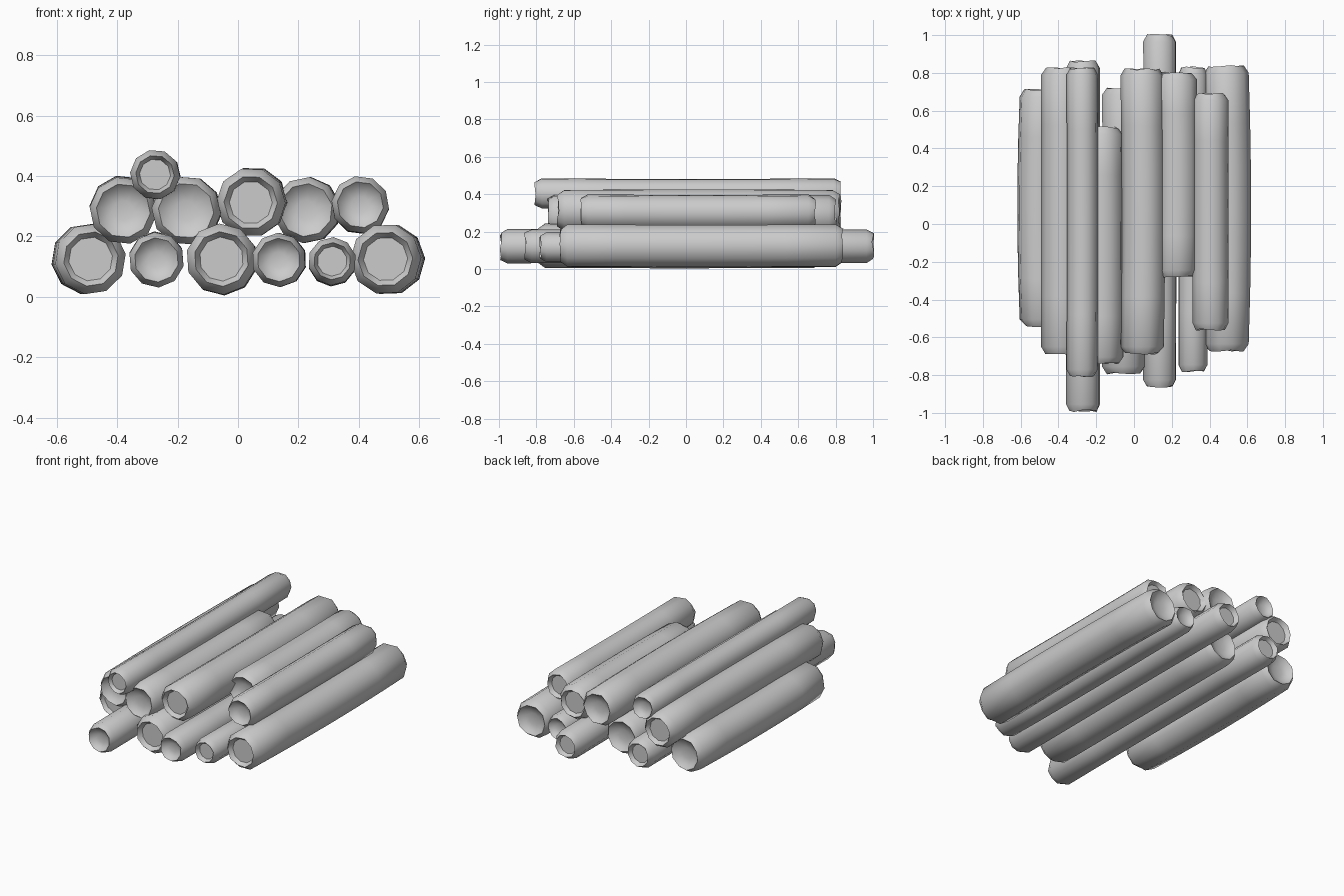
import bpy, bmesh, math, random

random.seed(4)
cube = bpy.data.objects.get("Cube")
if cube:
    bpy.data.objects.remove(cube, do_unlink=True)

SIDES = 10

grey = bpy.data.materials.new("plain_grey")
grey.use_nodes = True
grey.diffuse_color = (0.6, 0.6, 0.6, 1)
grey.node_tree.nodes["Principled BSDF"].inputs["Base Color"].default_value = (0.6, 0.6, 0.6, 1)

# End shapes, from the centre outwards: (share of radius, depth behind the tip)
FLAT_END = [(0.62, 0.025), (0.77, 0.0), (1.0, 0.035)]
HOLLOW_END = [(0.3, 0.030), (0.62, 0.020), (0.80, 0.0), (1.0, 0.035)]


def make_log(name, x, z, r, front, back, bend, flat_front):
    """A slightly bowed log with one flat recessed end and one hollow end."""
    first, last = (FLAT_END, HOLLOW_END) if flat_front else (HOLLOW_END, FLAT_END)
    middle = [(1.0, front + (back - front) * t) for t in (0.2, 0.35, 0.5, 0.65, 0.8)]
    stations = [(s, front + d) for s, d in first] + middle
    stations += [(s, back - d) for s, d in reversed(last)]
    half, centre = (back - front) / 2, (back + front) / 2
    twist = random.uniform(0, math.tau / SIDES)

    def bow(y):
        amount = 1 - ((y - centre) / half) ** 2
        return x + bend[0] * amount, z + bend[1] * amount

    bm = bmesh.new()
    rings = []
    for i, (share, y) in enumerate(stations):
        cx, cz = bow(y)
        rim = y in (front, back)
        ring = []
        for k in range(SIDES):
            a = twist + math.tau * k / SIDES
            chip = random.uniform(-0.006, 0.006) if rim else 0
            ring.append(bm.verts.new((cx + r * share * math.cos(a), y + chip,
                                      cz + r * share * math.sin(a))))
        rings.append(ring)
    for a, b in zip(rings, rings[1:]):
        for k in range(SIDES):
            n = (k + 1) % SIDES
            bm.faces.new((a[k], a[n], b[n], b[k]))
    bm.faces.new(rings[0])
    bm.faces.new(rings[-1])
    bmesh.ops.recalc_face_normals(bm, faces=bm.faces)

    mesh = bpy.data.meshes.new(name)
    bm.to_mesh(mesh)
    bm.free()
    mesh.materials.append(grey)
    obj = bpy.data.objects.new(name, mesh)
    bpy.context.collection.objects.link(obj)
    bpy.ops.object.select_all(action="DESELECT")
    obj.select_set(True)
    bpy.context.view_layer.objects.active = obj
    bpy.ops.object.shade_smooth_by_angle(angle=math.radians(41))


# Rows of logs: x, z, radius, front y, back y, bow (x, z), flat front end
ROWS = {
    "bottom_log": [
        (-0.487, 0.125, 0.118, -0.54, 0.71, (-0.014, 0.0), True),
        (-0.27, 0.122, 0.092, -0.99, 0.86, (0.0, 0.003), False),
        (-0.055, 0.125, 0.118, -0.79, 0.72, (0.003, -0.003), True),
        (0.135, 0.122, 0.090, -0.86, 1.0, (0.003, 0.0), False),
        (0.312, 0.118, 0.080, -0.78, 0.83, (0.0, -0.004), True),
        (0.488, 0.125, 0.118, -0.67, 0.835, (0.014, -0.002), True),
    ],
    "middle_log": [
        (-0.38, 0.285, 0.112, -0.685, 0.825, (0.0, 0.006), False),
        (-0.172, 0.285, 0.115, -0.74, 0.51, (0.004, 0.0), False),
        (0.042, 0.312, 0.115, -0.685, 0.82, (0.008, 0.004), True),
        (0.225, 0.287, 0.110, -0.28, 0.80, (0.006, 0.0), False),
        (0.405, 0.305, 0.096, -0.56, 0.69, (0.0, -0.003), False),
    ],
    "top_log": [(-0.275, 0.405, 0.083, -0.805, 0.825, (0.003, -0.004), True)],
}
for row, logs in ROWS.items():
    for number, spec in enumerate(logs, 1):
        make_log(f"{row}_{number}", *spec)
